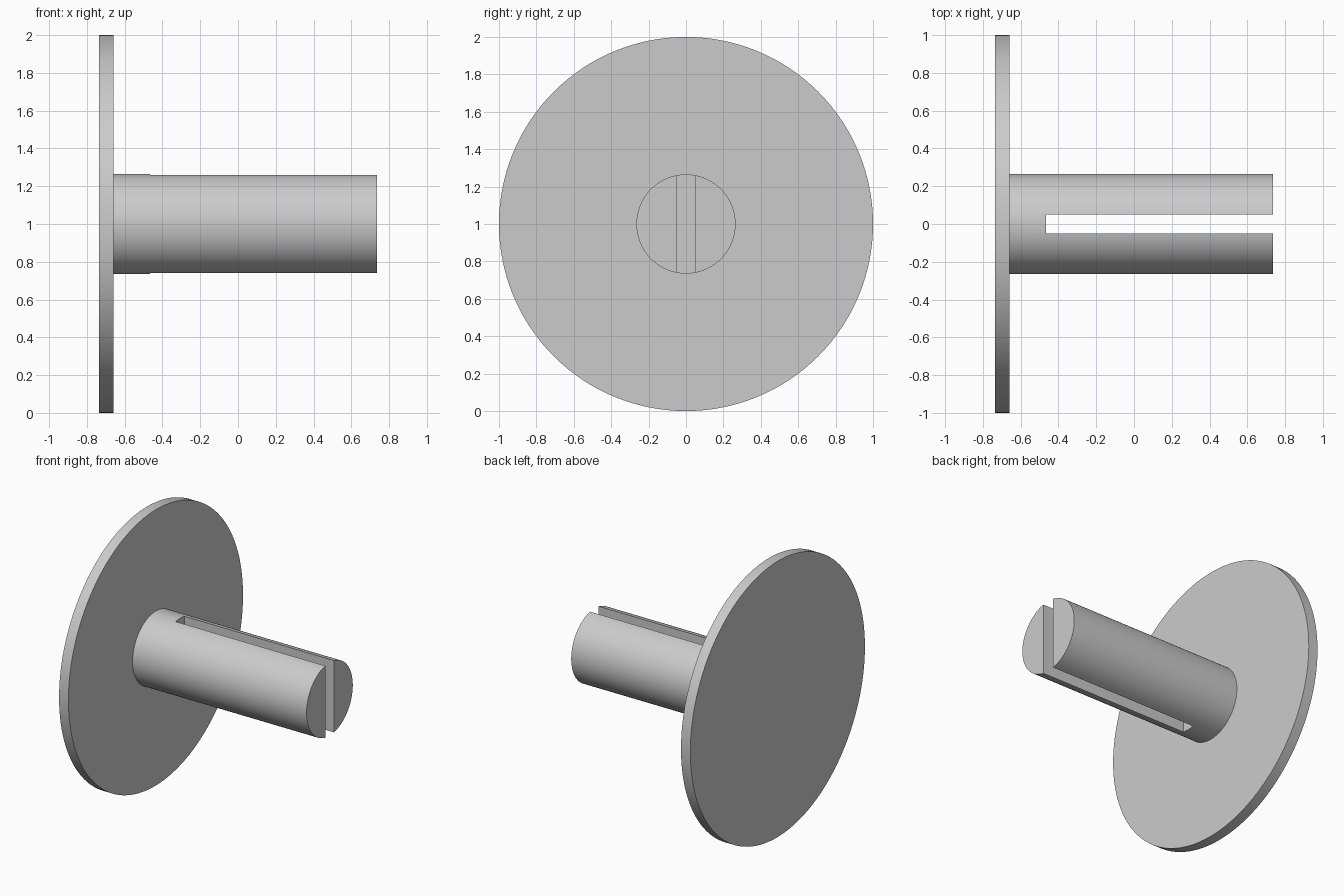
import bpy
from math import pi, radians

default_cube = bpy.data.objects.get("Cube")
if default_cube:
    bpy.data.objects.remove(default_cube, do_unlink=True)

# Single grey material
grey = bpy.data.materials.new("plain_grey")
grey.use_nodes = True
colour = (0.6, 0.6, 0.6, 1)
grey.diffuse_color = colour
grey.node_tree.nodes["Principled BSDF"].inputs["Base Color"].default_value = colour

AXIS_Z = 1.0
DISC_BACK, DISC_FRONT = -0.735, -0.66
SHAFT_END = 0.735
SLOT_START, SLOT_WIDTH = -0.465, 0.1


def rod(name, radius, x0, x1, sides=128):
    """Cylinder lying along x from x0 to x1."""
    bpy.ops.mesh.primitive_cylinder_add(
        vertices=sides, radius=radius, depth=x1 - x0,
        location=((x0 + x1) / 2, 0, AXIS_Z), rotation=(0, pi / 2, 0))
    obj = bpy.context.object
    obj.name = name
    obj.data.materials.append(grey)
    bpy.ops.object.transform_apply(location=False, rotation=True, scale=True)
    return obj


def smooth(obj):
    bpy.ops.object.select_all(action="DESELECT")
    obj.select_set(True)
    bpy.context.view_layer.objects.active = obj
    bpy.ops.object.shade_smooth_by_angle(angle=radians(30))


# Round end plate and the shaft seated in it
disc = rod("end_disc", 1.0, DISC_BACK, DISC_FRONT)
shaft = rod("slotted_shaft", 0.265, DISC_FRONT - 0.03, SHAFT_END)

# Vertical slot, open at the free end
slot_end = SHAFT_END + 0.1
bpy.ops.mesh.primitive_cube_add(
    size=1, location=((SLOT_START + slot_end) / 2, 0, AXIS_Z))
cutter = bpy.context.object
cutter.name = "slot_cutter"
cutter.scale = (slot_end - SLOT_START, SLOT_WIDTH, 0.8)
cutter.hide_render = True
cutter.data.materials.append(grey)

bpy.context.view_layer.objects.active = shaft
slot = shaft.modifiers.new("slot", "BOOLEAN")
slot.operation = "DIFFERENCE"
slot.solver = "EXACT"
slot.object = cutter
bpy.ops.object.modifier_apply(modifier=slot.name)
bpy.data.objects.remove(cutter, do_unlink=True)

for part in (disc, shaft):
    smooth(part)
